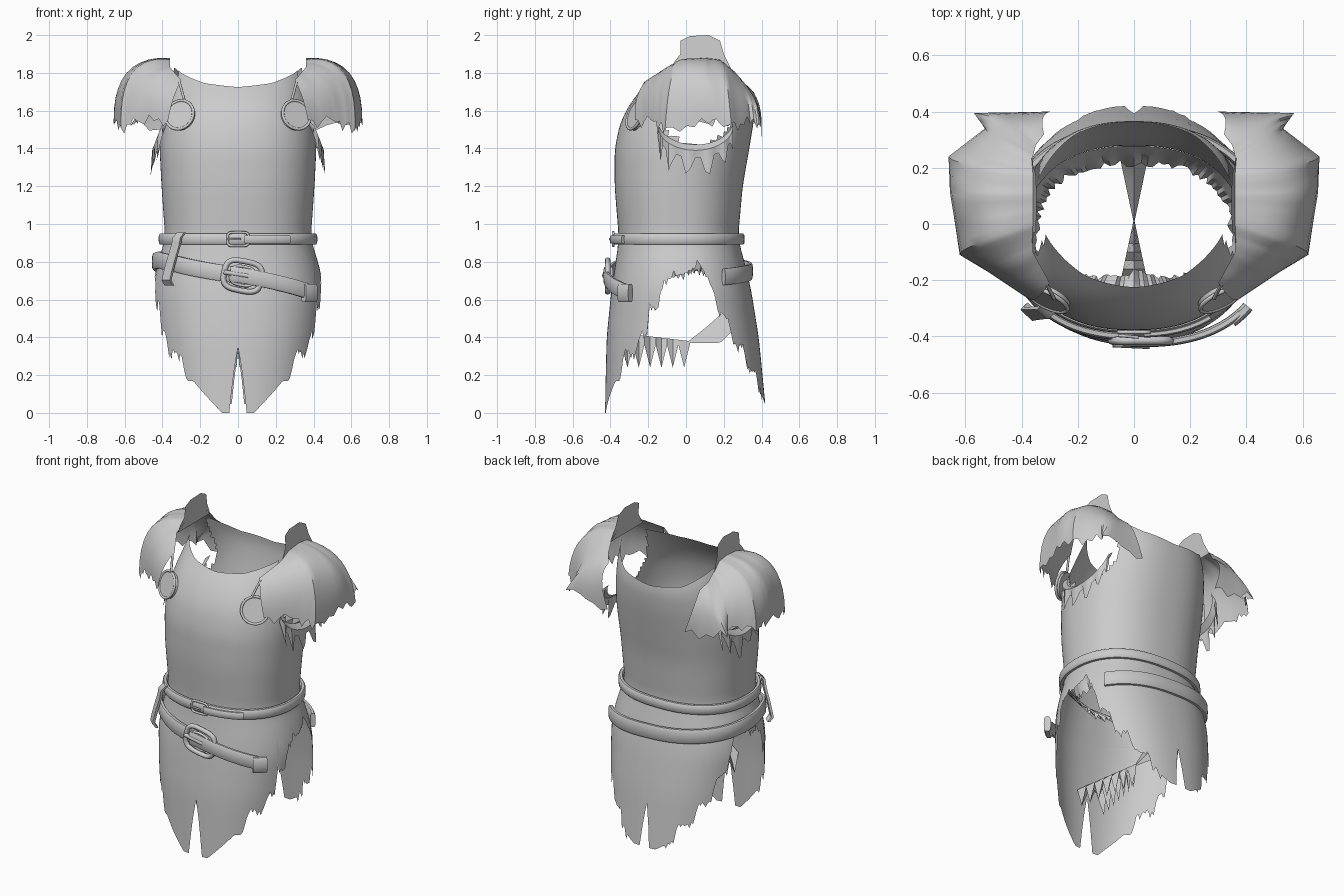
import bpy, bmesh, math, random
from mathutils import Vector, Matrix

random.seed(4)
if "Cube" in bpy.data.objects:
    bpy.data.objects.remove(bpy.data.objects["Cube"])

grey = bpy.data.materials.new("plain grey")
grey.use_nodes = True
grey.diffuse_color = (0.6, 0.6, 0.6, 1)
grey.node_tree.nodes["Principled BSDF"].inputs["Base Color"].default_value = (0.6, 0.6, 0.6, 1)


def finish(name, bm, angle=40):
    me = bpy.data.meshes.new(name)
    bm.to_mesh(me)
    bm.free()
    ob = bpy.data.objects.new(name, me)
    bpy.context.collection.objects.link(ob)
    me.materials.append(grey)
    bpy.ops.object.select_all(action='DESELECT')
    ob.select_set(True)
    bpy.context.view_layer.objects.active = ob
    bpy.ops.object.shade_smooth_by_angle(angle=math.radians(angle))


def grid(name, rows, wrap=False, keep=None, caps=False):
    """Skin a list of equally long rows of points with quads."""
    bm = bmesh.new()
    vs = [[bm.verts.new(p) for p in r] for r in rows]
    n = len(rows[0])
    for a, b in zip(vs, vs[1:]):
        for i in range(n if wrap else n - 1):
            j = (i + 1) % n
            f = (a[i], a[j], b[j], b[i])
            mid = sum((v.co for v in f), Vector()) / 4
            if keep is None or keep(mid):
                bm.faces.new(f)
    if caps:
        bm.faces.new(vs[0])
        bm.faces.new(vs[-1])
    bmesh.ops.remove_doubles(bm, verts=bm.verts, dist=0.0005)
    loose = [v for v in bm.verts if not v.link_faces]
    bmesh.ops.delete(bm, geom=loose, context='VERTS')
    bmesh.ops.recalc_face_normals(bm, faces=bm.faces)
    finish(name, bm)


def lerp_table(table, t):
    for a, b in zip(table, table[1:]):
        if t <= b[0]:
            k = max(0, (t - a[0]) / (b[0] - a[0]))
            return [p + (q - p) * k for p, q in zip(a[1:], b[1:])]
    return list(table[-1][1:])


# Body profile: height, half width, front depth, back depth
BODY = [(0, .40, -.43, .425), (.4, .44, -.42, .385), (.65, .455, -.395, .345),
        (.78, .43, -.375, .315), (.92, .385, -.355, .275), (1.2, .405, -.378, .30),
        (1.4, .415, -.378, .335), (1.55, .405, -.345, .36), (1.68, .375, -.27, .37),
        (1.76, .36, -.19, .345), (1.86, .35, -.10, .28)]


def body(deg, z, off=0.0):
    # Average nearby heights so that the profile runs smoothly
    s = [lerp_table(BODY, z + d) for d in (-.05, -.025, 0, .025, .05)]
    rx, yf, yb = (sum(c) / 5 for c in zip(*s))
    t = math.radians(deg)
    sx, cy = math.sin(t), math.cos(t)
    x = math.copysign(abs(sx) ** .85, sx) * (rx + off)
    y = (yf + yb) / 2 - math.copysign(abs(cy) ** .9, cy) * ((yb - yf) / 2 + off)
    return Vector((x, y, z))


# Breastplate with neckline and arm openings
NECK = [(0, 1.725), (25, 1.745), (55, 1.80), (80, 1.86), (115, 1.82), (150, 1.72), (180, 1.69)]
degs = [i * 3 - 180 for i in range(120)]
rows = []
for r in range(31):
    rows.append([body(d, .88 + (lerp_table(NECK, abs(d))[0] - .88) * r / 30) for d in degs])


def outside_armhole(p):
    if abs(p.x) < .22 or p.z < 1.4:
        return True
    dz = min(0, (p.z - 1.6) / .18)
    half = .19 - .4 * max(0, p.z - 1.6)
    return ((p.y - .06) / half) ** 2 + dz * dz > 1


grid("breastplate", rows, True, outside_armhole)

# Torn skirt: hem height by angle from the front
HEM = [(0, .35), (4.5, 0), (9, 0), (31, .17), (37, .17), (42, .31), (56, .32), (58, .45),
       (64, .40), (66, .58), (72, .55), (77, .70), (92, .74), (105, .79), (113, .70),
       (117, .55), (126, .50), (129, .36), (140, .34), (143, .24), (156, .2), (158, .12),
       (172, .05), (177, .05), (180, .32)]
cols = []
for i in range(241):
    d = i * 1.5 - 180
    hem = lerp_table(HEM, abs(d))[0]
    if 40 < abs(d) < 165:
        hem += random.uniform(-.04, .03) * (i % 2)
    cols.append([body(d, .9 + (hem - .9) * k / 14) for k in range(15)])
grid("torn_skirt", cols)

# Ragged lining that turns inward below the waist
INSET = [(0, .19), (45, .13), (80, .05), (120, .05), (180, .07)]
cols = []
for i in range(121):
    d = i * 3 - 180
    inset = lerp_table(INSET, abs(d))[0] + random.uniform(-.012, .012)
    low = .76 - random.uniform(0, .04) * (i % 2)
    cols.append([body(d, .9, -.005).lerp(body(d, .9, -inset) + Vector((0, 0, low - .9)), k / 5)
                 for k in range(6)])
grid("waist_lining", cols)

# Torn folds running inward from the front and back slits
front, back = [], []
for i in range(15):
    t = i / 14
    y, w = -.40 + .42 * t, .09 * (1 - t)
    z = .24 if i % 2 else .36
    front.append([(-w, y, z), (0, y, .43 - .05 * t), (w, y, z)])
    y, w = .33 - .33 * t, .07 * (1 - t)
    z = .72 - .35 * t ** .7
    back.append([(-w, y, max(.37, z - .15)), (0, y, z), (w, y, max(.37, z - .15))])
grid("front_slit_fold", front)
grid("back_slit_fold", back)


# Belts: a rounded band swept around the body
def belt(name, start, end, height, width, thick, off):
    rows = []
    n = 90
    for i in range(n + 1):
        d = start + (end - start) * i / n
        ring = []
        for k in range(10):
            a = 2 * math.pi * k / 10
            u, w = math.cos(a), math.sin(a)
            dz = math.copysign(abs(w) ** .6, w) * width / 2
            p = body(d, height(d), off + thick / 2 * math.copysign(abs(u) ** .6, u))
            ring.append(p + Vector((0, 0, dz)))
        rows.append(ring)
    grid(name, rows, True, caps=True)


SLOPE = [(-235, .72), (-180, .75), (-110, .79), (-70, .81), (-45, .79), (0, .73), (50, .635)]
belt("upper_belt", -180, 180, lambda d: .92, .06, .03, .015)
belt("upper_belt_tongue", 3, 36, lambda d: .918, .045, .022, .035)
belt("lower_belt", -235, 0, lambda d: lerp_table(SLOPE, d)[0], .09, .03, .018)
belt("lower_belt_tongue", -3, 50, lambda d: lerp_table(SLOPE, d)[0], .085, .03, .04)
belt("lower_belt_tip", 41, 52, lambda d: .635, .1, .04, .045)


# Tubes through points, for buckles, pins and cords
def tube(name, pts, radius, closed=False):
    cu = bpy.data.curves.new(name, 'CURVE')
    cu.dimensions = '3D'
    cu.bevel_depth = radius
    cu.bevel_resolution = 2
    sp = cu.splines.new('POLY')
    sp.points.add(len(pts) - 1)
    for q, p in zip(sp.points, pts):
        q.co = (*p, 1)
    sp.use_cyclic_u = closed
    cu.materials.append(grey)
    ob = bpy.data.objects.new(name, cu)
    bpy.context.collection.objects.link(ob)


def buckle(name, x, y, z, w, h, power, radius, tilt):
    pts = []
    for k in range(28):
        a = 2 * math.pi * k / 28
        c, s = math.cos(a), math.sin(a)
        p = Vector((math.copysign(abs(c) ** power, c) * w, 0, math.copysign(abs(s) ** power, s) * h))
        pts.append(Matrix.Rotation(tilt, 3, 'Y') @ p + Vector((x, y, z)))
    tube(name, pts, radius, True)
    tube(name + "_prong", [(x - w, y - .012, z + w * tilt), (x + w * .3, y - .018, z)], radius * .8)


buckle("upper_buckle", 0, -.385, .92, .055, .036, .4, .007, 0)
buckle("lower_buckle", .025, -.415, .725, .1, .078, .6, .015, .2)
buckle("lower_buckle_inner", .025, -.42, .725, .065, .05, .7, .008, .2)

# Hanging strap looped over both belts
strap = []
for k in range(11):
    z = .955 - .028 * k
    off = .045 if 0 < k < 10 else .02
    strap.append([body(-43 - k * .4 + e, z, off + o) for e, o in ((-4, 0), (-4, .014), (4, .014), (4, 0))])
grid("hanging_strap", strap, True, caps=True)

# Shoulder guards: neck edge, crown and hem of each station, front to back
GUARD = [((.30, -.21, 1.76), (.34, -.26, 1.67), (.37, -.27, 1.55)),
         ((.36, -.10, 1.83), (.47, -.16, 1.74), (.52, -.17, 1.54)),
         ((.36, 0, 1.87), (.56, -.07, 1.80), (.62, -.11, 1.51)),
         ((.36, .1, 1.88), (.59, .1, 1.80), (.655, .12, 1.53)),
         ((.36, .18, 1.87), (.58, .21, 1.78), (.66, .24, 1.53)),
         ((.36, .24, 1.82), (.49, .31, 1.72), (.53, .34, 1.53)),
         ((.35, .28, 1.77), (.46, .36, 1.67), (.57, .395, 1.52)),
         ((.32, .32, 1.73), (.32, .385, 1.64), (.27, .40, 1.48))]
for side in (-1, 1):
    flip = Vector((side, 1, 1))
    rows = []
    for i in range(43):
        s = min(i / 6, 6.999)
        j, f = int(s), s - int(s)
        a, m, b = (Vector(p).lerp(Vector(q), f) for p, q in zip(GUARD[j], GUARD[j + 1]))
        if i % 3:
            b.z += random.uniform(-.04, .04)
        ctrl = 2 * m - (a + b) / 2
        rows.append([((1 - v) ** 2 * a + 2 * v * (1 - v) * ctrl + v * v * b) * flip
                     for v in (k / 10 for k in range(11))])
    grid("shoulder_guard", rows)

    # Upright collar fin
    fin = [(-.09, 1.82), (-.03, 1.9), (-.03, 1.97), (.02, 1.995), (.12, 2.0),
           (.18, 1.97), (.2, 1.9), (.24, 1.82)]
    grid("collar_fin", [[(side * (.365 - .1 * (z - 1.82)), y, z) for y, z in fin],
                        [(side * .365, y, 1.82) for y, z in fin]])

    # Torn sleeve around the underside of the arm opening
    rows = []
    for i in range(25):
        a = math.pi * (1.0 + i / 24)
        y, z = .05 + .2 * math.cos(a), 1.55 + .13 * math.sin(a)
        drop = random.uniform(.05, .14) if i % 4 > 1 else .03
        x = .37 + .05 * abs(math.sin(a))
        rows.append([(side * x, y, z), (side * (x + .035), y, z - .03),
                     (side * (x + .02 + drop * .2), y, z - .04 - drop)])
    grid("torn_sleeve", rows)

    # Round chest clasp with rim and pin
    normal = Vector((side * .42, -.85, .32)).normalized()
    turn = normal.to_track_quat('Z', 'Y').to_matrix().to_4x4()
    place = Matrix.Translation((side * .305, -.262, 1.575)) @ turn
    bm = bmesh.new()
    bmesh.ops.create_cone(bm, cap_ends=True, segments=32, radius1=.08, radius2=.075,
                          depth=.025, matrix=place)
    finish("chest_clasp", bm)
    rim = [place @ Vector((.08 * math.cos(k * math.pi / 16), .08 * math.sin(k * math.pi / 16), .01))
           for k in range(32)]
    tube("clasp_rim", rim, .008, True)
    tube("clasp_pin", [(side * .285, -.265, 1.66), (side * .31, -.215, 1.75)], .007)
